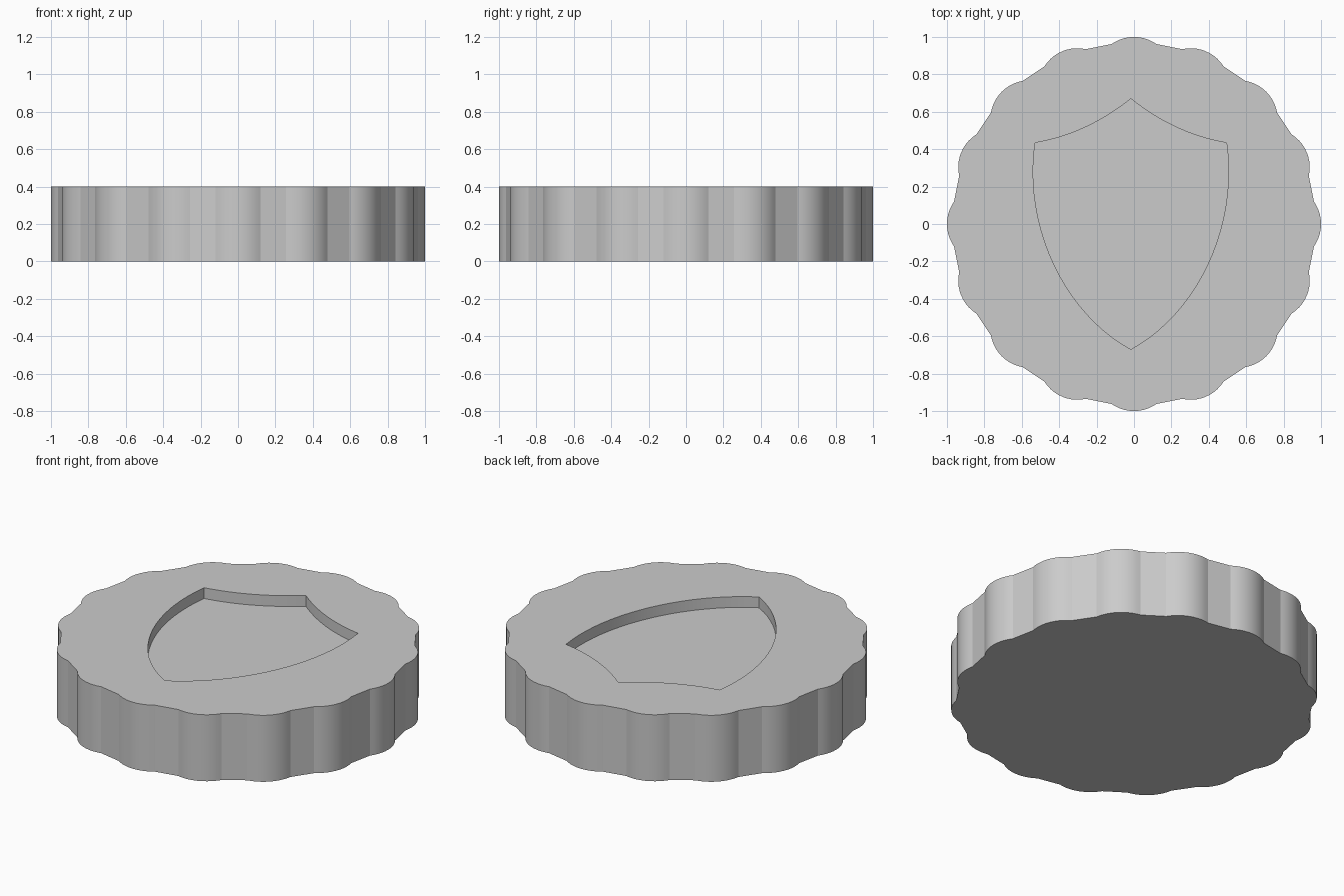
import bpy
import bmesh
import math
from mathutils import Vector

if "Cube" in bpy.data.objects:
    bpy.data.objects.remove(bpy.data.objects["Cube"], do_unlink=True)

HEIGHT = 0.4
RECESS_DEPTH = 0.065
LOBES = 16
LOBE_RADIUS = 0.208
LOBE_HALF_ARC = math.radians(35.2)
LOBE_STEPS = 10
SHIELD_X = -0.017

grey = bpy.data.materials.new("plain grey")
grey.use_nodes = True
grey.diffuse_color = (0.6, 0.6, 0.6, 1)
grey.node_tree.nodes["Principled BSDF"].inputs["Base Color"].default_value = (0.6, 0.6, 0.6, 1)


def prism(name, outline, bottom, top):
    """Extrude a closed 2D outline from bottom to top."""
    bm = bmesh.new()
    base = bm.faces.new([bm.verts.new((x, y, bottom)) for x, y in outline])
    grown = bmesh.ops.extrude_face_region(bm, geom=[base], use_keep_orig=True)
    verts = [v for v in grown["geom"] if isinstance(v, bmesh.types.BMVert)]
    bmesh.ops.translate(bm, verts=verts, vec=(0, 0, top - bottom))
    bmesh.ops.recalc_face_normals(bm, faces=bm.faces)
    mesh = bpy.data.meshes.new(name)
    bm.to_mesh(mesh)
    bm.free()
    mesh.materials.append(grey)
    obj = bpy.data.objects.new(name, mesh)
    bpy.context.collection.objects.link(obj)
    return obj


def bezier(a, b, c, d, steps=20):
    """Points on a cubic curve, without its last point."""
    a, b, c, d = map(Vector, (a, b, c, d))
    return [a * (1 - t) ** 3 + b * 3 * t * (1 - t) ** 2 + c * 3 * t * t * (1 - t) + d * t ** 3
            for t in (i / steps for i in range(steps))]


# Scalloped rim: round lobes joined by short straight runs
rim = []
for lobe in range(LOBES):
    turn = math.tau * lobe / LOBES
    centre = 1 - LOBE_RADIUS
    for i in range(LOBE_STEPS + 1):
        a = turn + LOBE_HALF_ARC * (2 * i / LOBE_STEPS - 1)
        rim.append((centre * math.cos(turn) + LOBE_RADIUS * math.cos(a),
                    centre * math.sin(turn) + LOBE_RADIUS * math.sin(a)))
body = prism("scalloped_disc", rim, 0, HEIGHT)

# Shield outline: right half from the top point to the bottom tip, then mirrored
apex, corner, tip = (0, 0.67), (0.512, 0.434), (0, -0.67)
half = bezier(apex, (0.157, 0.544), (0.328, 0.465), corner)
half += bezier(corner, (0.575, -0.02), (0.35, -0.48), tip)
half.append(Vector(tip))
shield = half + [Vector((-p.x, p.y)) for p in reversed(half[1:-1])]
cutter = prism("shield_cutter", [(p.x + SHIELD_X, p.y) for p in shield],
               HEIGHT - RECESS_DEPTH, HEIGHT + 0.1)
cutter.hide_render = True

# Sink the shield into the top face
cut = body.modifiers.new("shield_recess", "BOOLEAN")
cut.operation = "DIFFERENCE"
cut.solver = "EXACT"
cut.object = cutter
bpy.ops.object.select_all(action="DESELECT")
body.select_set(True)
bpy.context.view_layer.objects.active = body
bpy.ops.object.modifier_apply(modifier=cut.name)
bpy.data.objects.remove(cutter, do_unlink=True)
bpy.ops.object.shade_smooth_by_angle(angle=math.radians(15))
